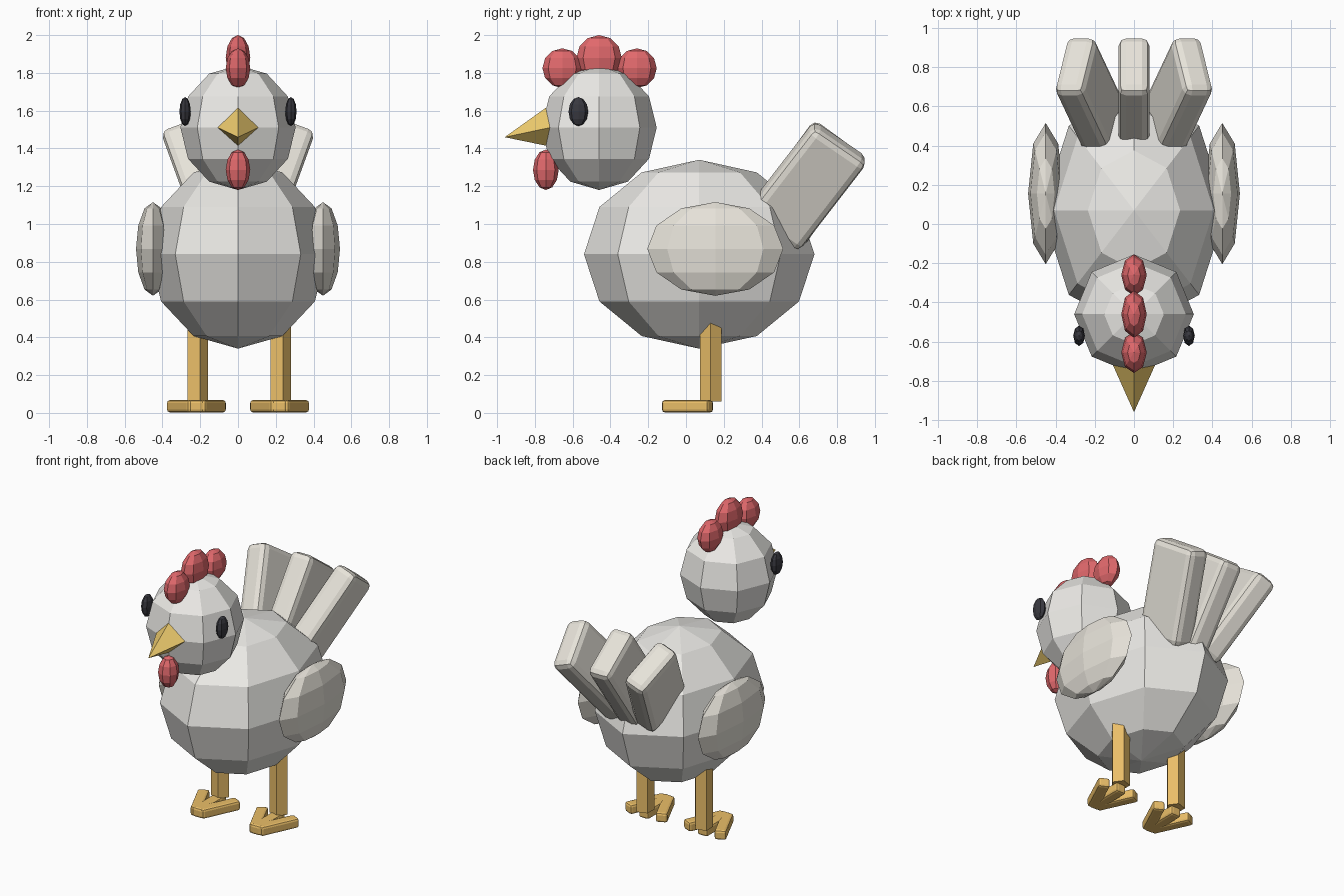
import bpy, bmesh
from math import radians

if "Cube" in bpy.data.objects:
    bpy.data.objects.remove(bpy.data.objects["Cube"])


def material(name, rgb):
    m = bpy.data.materials.new(name)
    m.diffuse_color = (*rgb, 1)
    m.use_nodes = True
    m.node_tree.nodes["Principled BSDF"].inputs["Base Color"].default_value = m.diffuse_color
    return m


WHITE = material("off_white", (0.83, 0.82, 0.79))
CREAM = material("cream", (0.80, 0.77, 0.70))
RED = material("red", (0.75, 0.14, 0.15))
ORANGE = material("orange", (0.83, 0.52, 0.14))
YELLOW = material("yellow", (0.88, 0.62, 0.16))
BLACK = material("black", (0.04, 0.04, 0.05))


def add(name, bm, mat, loc, rot=(0, 0, 0)):
    bmesh.ops.recalc_face_normals(bm, faces=bm.faces)
    mesh = bpy.data.meshes.new(name)
    bm.to_mesh(mesh)
    bm.free()
    mesh.materials.append(mat)
    ob = bpy.data.objects.new(name, mesh)
    ob.location = loc
    ob.rotation_euler = [radians(a) for a in rot]
    bpy.context.collection.objects.link(ob)
    return ob


def ball(name, mat, loc, radii):
    bm = bmesh.new()
    bmesh.ops.create_uvsphere(bm, u_segments=8, v_segments=6, radius=1)
    bmesh.ops.scale(bm, vec=radii, verts=bm.verts)
    return add(name, bm, mat, loc)


def block(name, mat, loc, size, bevel, segments, rot=(0, 0, 0)):
    bm = bmesh.new()
    bmesh.ops.create_cube(bm, size=1)
    bmesh.ops.scale(bm, vec=size, verts=bm.verts)
    bmesh.ops.bevel(bm, geom=bm.edges[:], offset=bevel, segments=segments,
                    profile=0.5, affect='EDGES')
    return add(name, bm, mat, loc, rot)


def cone(name, mat, loc, sides, r1, r2, depth, rot):
    bm = bmesh.new()
    bmesh.ops.create_cone(bm, cap_ends=True, segments=sides,
                          radius1=r1, radius2=r2, depth=depth)
    bmesh.ops.remove_doubles(bm, verts=bm.verts, dist=1e-5)
    return add(name, bm, mat, loc, rot)


# Body and head
ball("body", WHITE, (0, 0.07, 0.84), (0.47, 0.61, 0.50))
ball("head", WHITE, (0, -0.46, 1.51), (0.305, 0.305, 0.33))

# Comb, wattle and beak
for name, y, z, r in (("front", -0.655, 1.825, 0.105),
                      ("middle", -0.46, 1.88, 0.12),
                      ("back", -0.26, 1.825, 0.105)):
    ball("comb_" + name, RED, (0, y, z), (0.065, r, r))
ball("wattle", RED, (0, -0.742, 1.287), (0.065, 0.068, 0.107))
cone("beak", YELLOW, (0, -0.84, 1.485), 4, 0.107, 0, 0.245, (102, 0, 0))

# Tail feathers, the outer two fanned sideways
for name, s in (("left", -1), ("middle", 0), ("right", 1)):
    block("tail_feather_" + name, CREAM, (s * 0.22, 0.638, 1.20),
          (0.16, 0.35, 0.62), 0.04, 2, (-36, s * 20, 0))

# Mirrored parts: eyes, wings, legs, feet
for side, s in (("left", -1), ("right", 1)):
    ball("eye_" + side, BLACK, (s * 0.28, -0.57, 1.595), (0.03, 0.052, 0.077))
    ball("wing_" + side, CREAM, (s * 0.45, 0.155, 0.868), (0.09, 0.36, 0.248))
    cone("leg_" + side, ORANGE, (s * 0.22, 0.13, 0.31), 5, 0.06, 0.06, 0.50,
         (0, 0, -90))
    # Three toes meeting at the front
    for toe, t in (("left", -1), ("middle", 0), ("right", 1)):
        block(f"toe_{side}_{toe}", ORANGE, (s * 0.22 + t * 0.07, 0.008, 0.035),
              (0.075, 0.27, 0.065), 0.015, 2, (0, 0, -25 * t))
